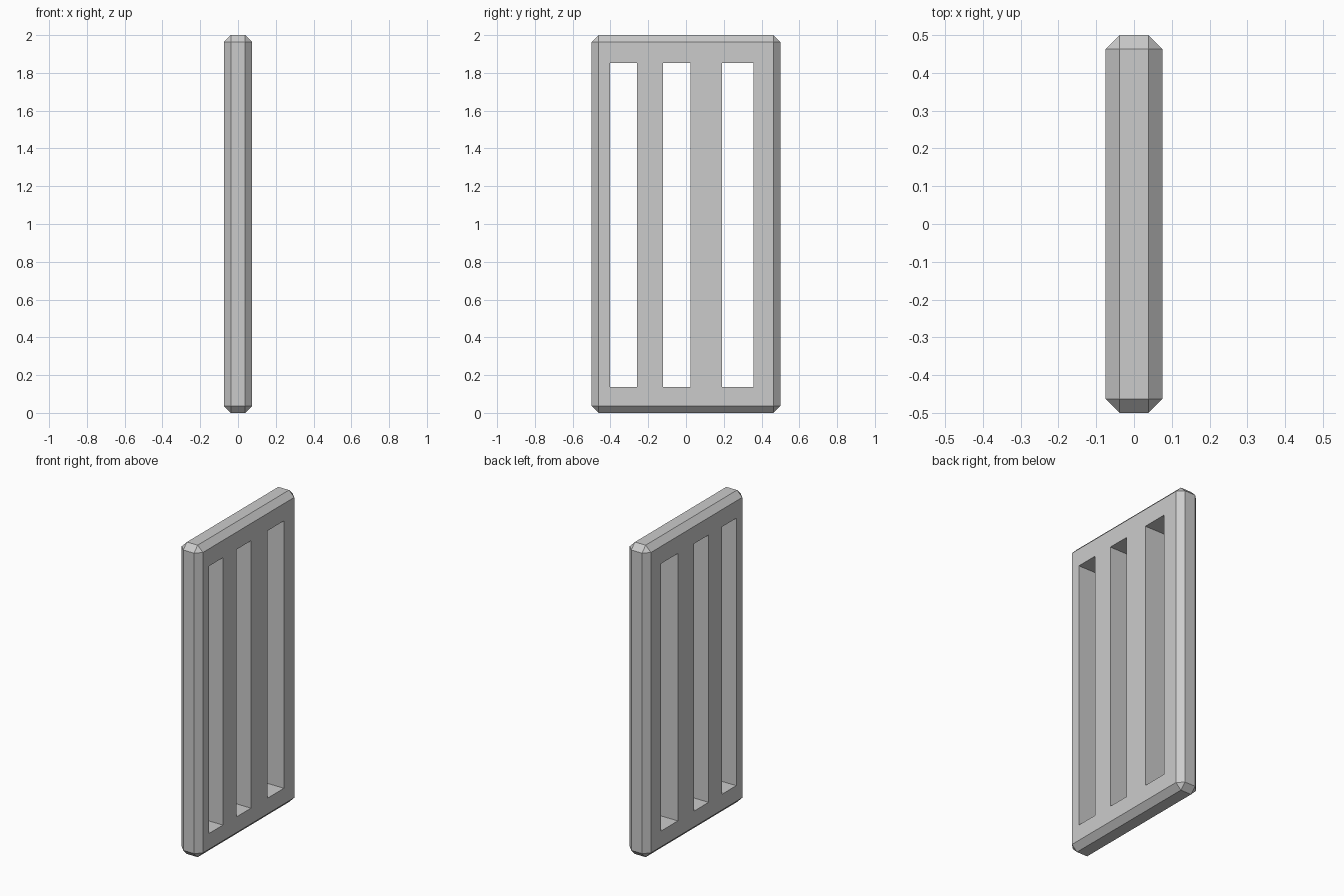
import bpy
import bmesh
from mathutils import Matrix, Vector

if "Cube" in bpy.data.objects:
    bpy.data.objects.remove(bpy.data.objects["Cube"])


def add_box(bm, lo, hi):
    lo, hi = Vector(lo), Vector(hi)
    mat = Matrix.Translation((lo + hi) / 2) @ Matrix.Diagonal((*(hi - lo), 1))
    bmesh.ops.create_cube(bm, size=1, matrix=mat)


def make_object(name, bm):
    mesh = bpy.data.meshes.new(name)
    bm.to_mesh(mesh)
    bm.free()
    obj = bpy.data.objects.new(name, mesh)
    bpy.context.collection.objects.link(obj)
    return obj


# Panel slab with chamfered edges
bm = bmesh.new()
add_box(bm, (-0.075, -0.5, 0), (0.075, 0.5, 2))
bmesh.ops.bevel(bm, geom=bm.edges[:], offset=0.037, offset_type='OFFSET',
                segments=1, affect='EDGES', profile=0.5)
panel = make_object("slotted_panel", bm)

# Three upright slots cut right through
bm = bmesh.new()
for y0, y1 in ((-0.402, -0.26), (-0.122, 0.024), (0.19, 0.358)):
    add_box(bm, (-0.2, y0, 0.138), (0.2, y1, 1.852))
cutter = make_object("slot_cutter", bm)
cutter.hide_render = True

cut = panel.modifiers.new("slots", 'BOOLEAN')
cut.operation = 'DIFFERENCE'
cut.solver = 'EXACT'
cut.object = cutter

bpy.context.view_layer.objects.active = panel
bpy.ops.object.modifier_apply(modifier=cut.name)
bpy.data.objects.remove(cutter)
